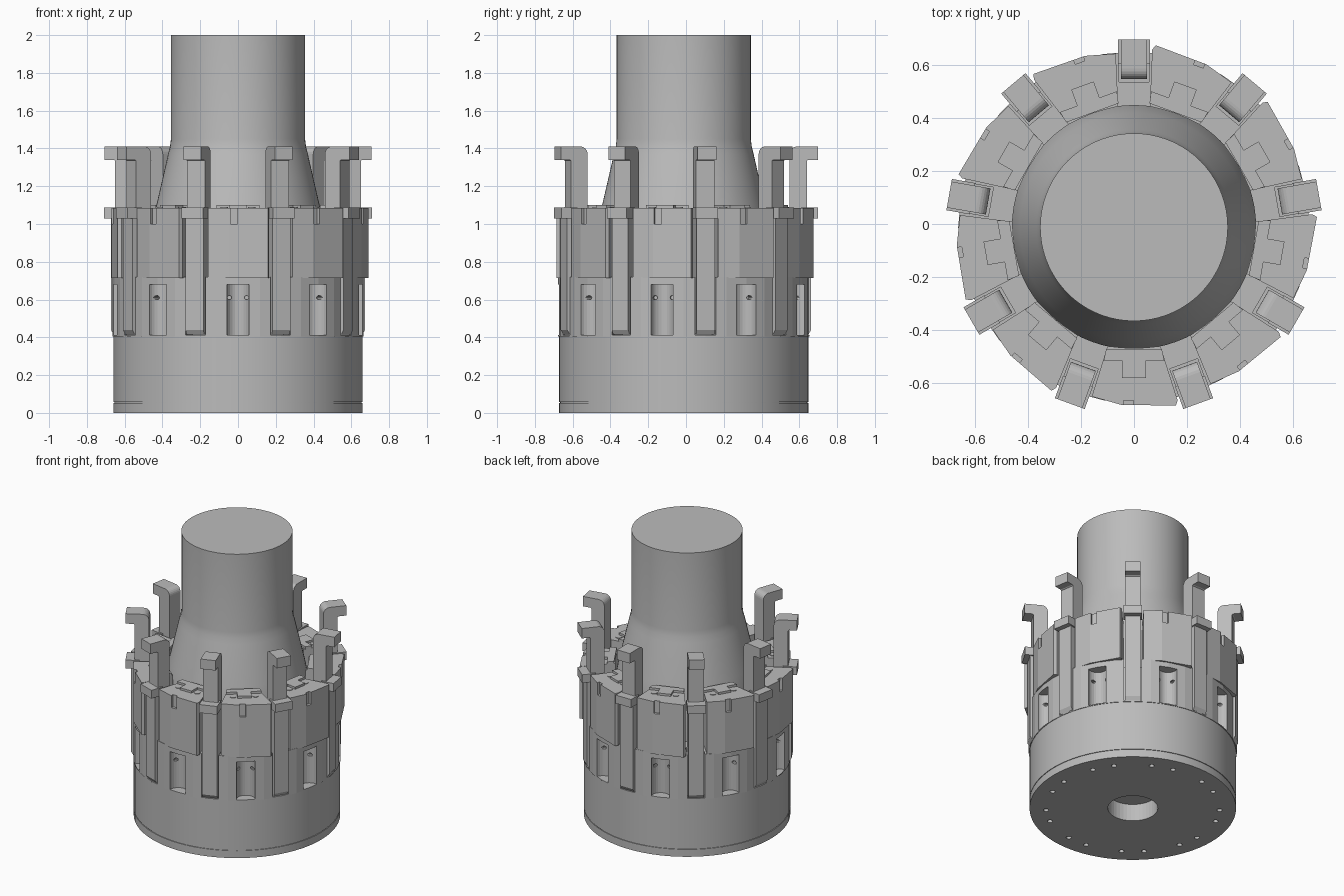
import bpy, bmesh, math
from math import sin, cos, radians, tau
from mathutils import Matrix, Vector

if "Cube" in bpy.data.objects:
    bpy.data.objects.remove(bpy.data.objects["Cube"])

CY = -0.012          # y of the main axis
COUNT = 9            # arms and clamp blocks around the axis
STEP = 360 / COUNT

steel = bpy.data.materials.new("grey_steel")
steel.use_nodes = True
grey = (0.5, 0.5, 0.5, 1)
steel.diffuse_color = grey
steel.node_tree.nodes["Principled BSDF"].inputs["Base Color"].default_value = grey


def make(name, bm, angle=0, smooth=False):
    """Turn a bmesh into an object turned about the main axis."""
    bmesh.ops.recalc_face_normals(bm, faces=bm.faces)
    mesh = bpy.data.meshes.new(name)
    bm.to_mesh(mesh)
    bm.free()
    mesh.materials.append(steel)
    obj = bpy.data.objects.new(name, mesh)
    bpy.context.scene.collection.objects.link(obj)
    obj.location.y = CY
    obj.rotation_euler.z = radians(angle)
    if smooth:
        bpy.ops.object.select_all(action="DESELECT")
        obj.select_set(True)
        bpy.context.view_layer.objects.active = obj
        bpy.ops.object.shade_smooth_by_angle(angle=radians(30))
    return obj


def extrude(bm, points, direction):
    """Extrude a closed outline along a direction."""
    face = bm.faces.new([bm.verts.new(p) for p in points])
    new = bmesh.ops.extrude_face_region(bm, geom=[face])["geom"]
    verts = [v for v in new if isinstance(v, bmesh.types.BMVert)]
    bmesh.ops.translate(bm, verts=verts, vec=direction)


def prism(bm, outline, z0, z1, turn=0):
    rot = Matrix.Rotation(radians(turn), 3, "Z")
    extrude(bm, [rot @ Vector((x, y, z0)) for x, y in outline], (0, 0, z1 - z0))


def box(bm, r0, r1, t0, t1, z0, z1, turn=0):
    prism(bm, [(r0, t0), (r1, t0), (r1, t1), (r0, t1)], z0, z1, turn)


def circle(x, y, r, n):
    return [(x + r * cos(tau * i / n), y + r * sin(tau * i / n)) for i in range(n)]


def lathe(name, profile, sides=72):
    bm = bmesh.new()
    verts = [bm.verts.new((r, 0, z)) for r, z in profile]
    edges = [bm.edges.new(pair) for pair in zip(verts, verts[1:])]
    bmesh.ops.spin(bm, geom=verts + edges, axis=(0, 0, 1), cent=(0, 0, 0),
                   angle=tau, steps=sides)
    bmesh.ops.remove_doubles(bm, verts=bm.verts, dist=1e-4)
    return make(name, bm, smooth=True)


def cut(target, bm, angle=0):
    """Subtract a bmesh from an object and drop the cutter."""
    cutter = make("cutter", bm, angle)
    cutter.hide_render = True
    mod = target.modifiers.new("cut", "BOOLEAN")
    mod.object, mod.operation, mod.solver = cutter, "DIFFERENCE", "EXACT"
    graph = bpy.context.evaluated_depsgraph_get()
    mesh = bpy.data.meshes.new_from_object(target.evaluated_get(graph))
    target.modifiers.clear()
    target.data = mesh
    bpy.data.objects.remove(cutter)


# Base drum and bottom plate, with a thin seam between them
lathe("base_drum", [(0, 0.052), (0.655, 0.052), (0.655, 0.057), (0.66, 0.057),
                    (0.66, 0.41), (0, 0.41)])
plate = lathe("bottom_plate", [(0, 0), (0.66, 0), (0.66, 0.052), (0, 0.052)])
drum = bpy.data.objects["base_drum"]
for target in (plate, drum):
    bm = bmesh.new()
    prism(bm, circle(0, 0, 0.16, 40), -0.05, 0.12)
    for k in range(COUNT):
        for side in (-7.5, 7.5):
            prism(bm, circle(0.555, 0, 0.017, 12), -0.05, 0.04, 270 + k * STEP + side)
    cut(target, bm)

# Faceted middle ring with recesses, arm slots and pin holes
bm = bmesh.new()
prism(bm, circle(0, 0, 0.665, 36), 0.405, 0.72)
ring = make("middle_ring", bm)
bm = bmesh.new()
for k in range(COUNT):
    prism(bm, circle(0.655, 0, 0.06, 24), 0.412, 0.68, 270 + k * STEP)
    box(bm, 0.55, 0.8, -0.056, 0.056, 0.412, 0.8, 90 + k * STEP)
cut(ring, bm)
bm = bmesh.new()
for k in range(COUNT):
    rot = Matrix.Rotation(radians(270 + k * STEP), 3, "Z")
    for t in (-0.045, 0.045):
        pin = [rot @ Vector((0.59, x, z)) for x, z in circle(t, 0.61, 0.011, 10)]
        extrude(bm, pin, rot @ Vector((0.09, 0, 0)))
cut(ring, bm)

# Centre body: core, curved shoulder and upper shaft
lathe("centre_shaft", [(0, 0.7), (0.462, 0.7), (0.462, 0.95), (0.432, 1.1), (0.395, 1.26),
                       (0.37, 1.37), (0.36, 1.41), (0.355, 1.45), (0.355, 2), (0, 2)])


# Clamp blocks, each with a skewed outer face and a corner slot
def polar(r, deg):
    return (r * cos(radians(deg)), r * sin(radians(deg)))


block_outline = [polar(0.66, -14), polar(0.674, -4), polar(0.693, 13.2), (0.655, 0.165),
                 (0.45, 0.1), polar(0.458, 6), polar(0.458, 0), polar(0.458, -6), (0.45, -0.1)]
for k in range(COUNT):
    angle = 270 + k * STEP
    bm = bmesh.new()
    prism(bm, block_outline, 0.715, 1.085)
    block = make("clamp_block", bm, angle)
    bm = bmesh.new()
    box(bm, 0.655, 0.8, -0.04, -0.002, 1.0, 1.2)
    cut(block, bm, angle)
    # T-shaped key and two bolt heads on top of the block
    bm = bmesh.new()
    prism(bm, [(0.46, -0.105), (0.505, -0.115), (0.505, -0.045), (0.57, -0.045),
               (0.57, 0.045), (0.505, 0.045), (0.505, 0.115), (0.46, 0.105)], 1.08, 1.1)
    make("top_key", bm, angle)
    bm = bmesh.new()
    for t in (-0.072, 0.072):
        prism(bm, circle(0.545, t, 0.02, 16), 1.08, 1.089)
    make("bolt_heads", bm, angle)

# Hooked arms with rounded inner top corners and a wider collar
corner = [(0.60 - 0.04 * sin(a * tau / 24), 1.37 + 0.04 * cos(a * tau / 24)) for a in range(7)]
side_profile = [(0.56, 0.415), (0.66, 0.415), (0.675, 0.44), (0.675, 1.03), (0.652, 1.09),
                (0.652, 1.335), (0.66, 1.34), (0.71, 1.34), (0.71, 1.41)] + corner
for k in range(COUNT):
    angle = 90 + k * STEP
    bm = bmesh.new()
    extrude(bm, [(r, -0.05, z) for r, z in side_profile], (0, 0.1, 0))
    make("hook_arm", bm, angle)
    bm = bmesh.new()
    box(bm, 0.62, 0.71, -0.06, 0.06, 1.03, 1.088)
    make("arm_collar", bm, angle)
